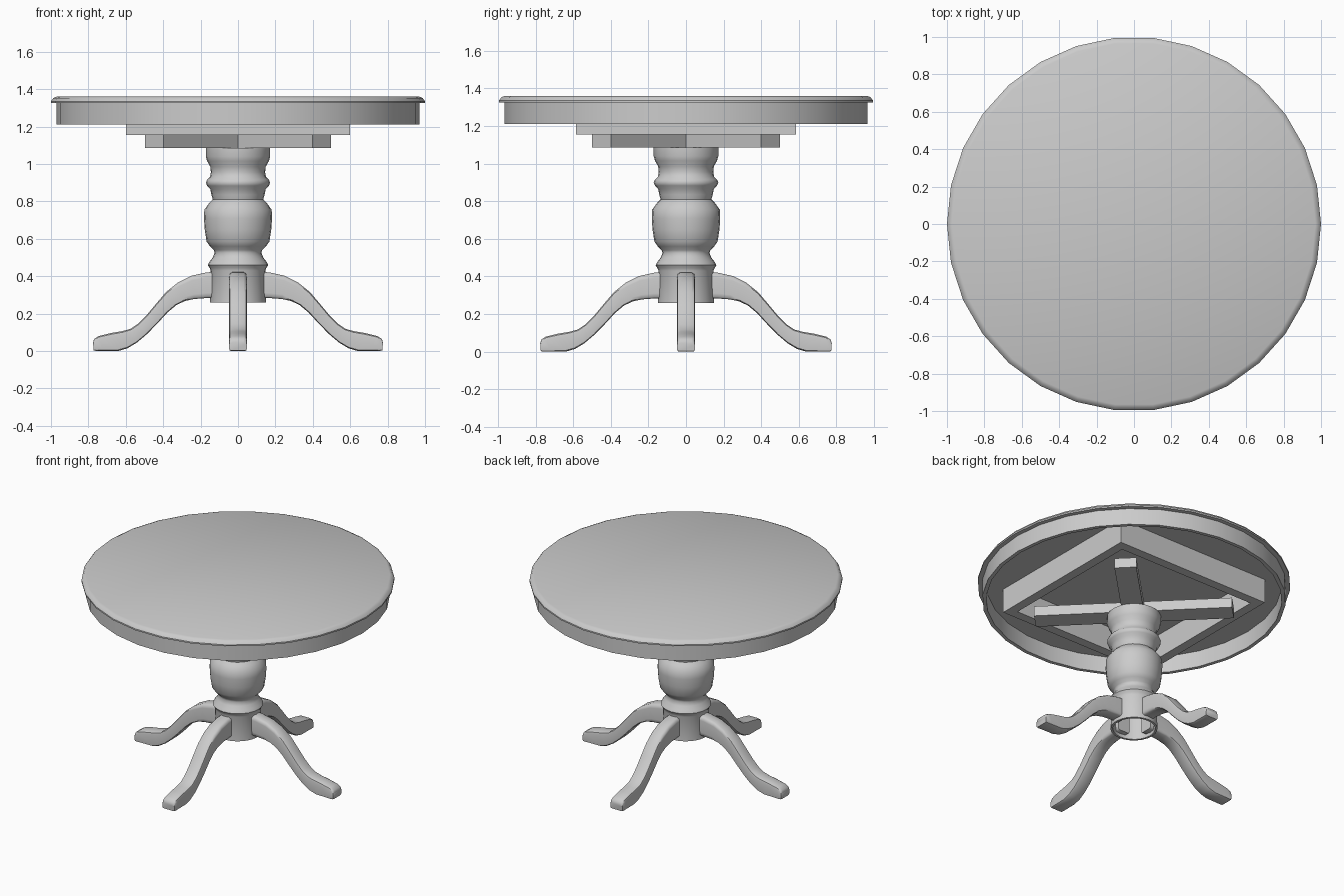
import bpy, bmesh, math
from mathutils import Matrix, Vector

if "Cube" in bpy.data.objects:
    bpy.data.objects.remove(bpy.data.objects["Cube"])


def finish(name, bm, angle=35):
    bmesh.ops.recalc_face_normals(bm, faces=bm.faces)
    me = bpy.data.meshes.new(name)
    bm.to_mesh(me)
    bm.free()
    ob = bpy.data.objects.new(name, me)
    bpy.context.collection.objects.link(ob)
    bpy.ops.object.select_all(action='DESELECT')
    ob.select_set(True)
    bpy.context.view_layer.objects.active = ob
    bpy.ops.object.shade_smooth_by_angle(angle=math.radians(angle))
    return ob


def lathe(name, profile, sides, closed=False, cap_start=False, cap_end=False, angle=35):
    bm = bmesh.new()
    rings = []
    for r, z in profile:
        rings.append([bm.verts.new((r * math.cos(2 * math.pi * i / sides),
                                    r * math.sin(2 * math.pi * i / sides), z))
                      for i in range(sides)])
    pairs = list(zip(rings, rings[1:]))
    if closed:
        pairs.append((rings[-1], rings[0]))
    for a, b in pairs:
        for i in range(sides):
            j = (i + 1) % sides
            bm.faces.new((a[i], a[j], b[j], b[i]))
    if cap_start:
        bm.faces.new(rings[0])
    if cap_end:
        bm.faces.new(rings[-1])
    return finish(name, bm, angle)


def bar(name, centre, size, turn=0):
    bm = bmesh.new()
    m = (Matrix.Translation(centre) @ Matrix.Rotation(math.radians(turn), 4, 'Z')
         @ Matrix.Diagonal((*size, 1)))
    bmesh.ops.create_cube(bm, size=1, matrix=m)
    return finish(name, bm)


# Round top with an eased edge, and the hollow apron below it
lathe("table_top", [(0.97, 1.325), (1.0, 1.325), (1.0, 1.335),
                    (0.988, 1.352), (0.97, 1.36)], 30, cap_start=True, cap_end=True)
lathe("apron", [(0.97, 1.325), (0.97, 1.21), (0.945, 1.21), (0.945, 1.325)], 30, closed=True)

# Square frame under the top
for s, side in ((-1, "front"), (1, "back")):
    bar("frame_bar_" + side, (0, s * 0.5525, 1.24), (1.2, 0.065, 0.17))
for s, side in ((-1, "left"), (1, "right")):
    bar("frame_bar_" + side, (s * 0.5675, 0, 1.24), (0.065, 1.08, 0.17))

# Diagonal cross bars carrying the frame
for turn, name in ((45, "cross_bar_a"), (-45, "cross_bar_b")):
    bar(name, (0, 0, 1.12), (1.27, 0.14, 0.07), turn)

# Turned column, open at the bottom
lathe("column", [(0.172, 1.085), (0.172, 1.04), (0.165, 1.015), (0.148, 0.985),
                 (0.145, 0.955), (0.15, 0.93), (0.165, 0.915), (0.172, 0.9),
                 (0.165, 0.883), (0.148, 0.865), (0.142, 0.835), (0.135, 0.81),
                 (0.155, 0.79), (0.18, 0.755), (0.182, 0.71), (0.178, 0.65),
                 (0.168, 0.585), (0.15, 0.56), (0.13, 0.54), (0.125, 0.525),
                 (0.135, 0.50), (0.152, 0.478), (0.162, 0.46), (0.152, 0.445),
                 (0.146, 0.43), (0.15, 0.26), (0.135, 0.26),
                 (0.135, 0.42)], 24, cap_start=True, cap_end=True, angle=50)

# Curved legs: (top r, top z, bottom r, bottom z) at each station
STATIONS = [(0.10, 0.425, 0.10, 0.285), (0.17, 0.42, 0.17, 0.283),
            (0.25, 0.402, 0.235, 0.278), (0.32, 0.367, 0.285, 0.267),
            (0.385, 0.315, 0.33, 0.245), (0.44, 0.25, 0.378, 0.205),
            (0.49, 0.19, 0.43, 0.148), (0.535, 0.145, 0.487, 0.09),
            (0.575, 0.118, 0.54, 0.045), (0.62, 0.106, 0.59, 0.015),
            (0.685, 0.095, 0.64, 0.0), (0.745, 0.08, 0.72, 0.0),
            (0.77, 0.064, 0.755, 0.0), (0.775, 0.045, 0.772, 0.003)]
# Half section: (side, share of height from bottom), mirrored across the middle
HALF = [(0.036, 0.0), (0.046, 0.06), (0.047, 0.2), (0.047, 0.8),
        (0.044, 0.93), (0.030, 1.0)]
SECTION = HALF + [(-y, t) for y, t in reversed(HALF)]


def leg(name, turn):
    bm = bmesh.new()
    rings = []
    for tr, tz, br, bz in STATIONS:
        top, low = Vector((tr, 0, tz)), Vector((br, 0, bz))
        rings.append([bm.verts.new(low.lerp(top, t) + Vector((0, y, 0)))
                      for y, t in SECTION])
    n = len(SECTION)
    for a, b in zip(rings, rings[1:]):
        for i in range(n):
            j = (i + 1) % n
            bm.faces.new((a[i], a[j], b[j], b[i]))
    bm.faces.new(rings[0])
    bm.faces.new(rings[-1])
    bmesh.ops.rotate(bm, verts=bm.verts, cent=(0, 0, 0),
                     matrix=Matrix.Rotation(math.radians(turn), 3, 'Z'))
    finish(name, bm, 50)


for i, side in enumerate(("right", "back", "left", "front")):
    leg(side + "_leg", 90 * i)
